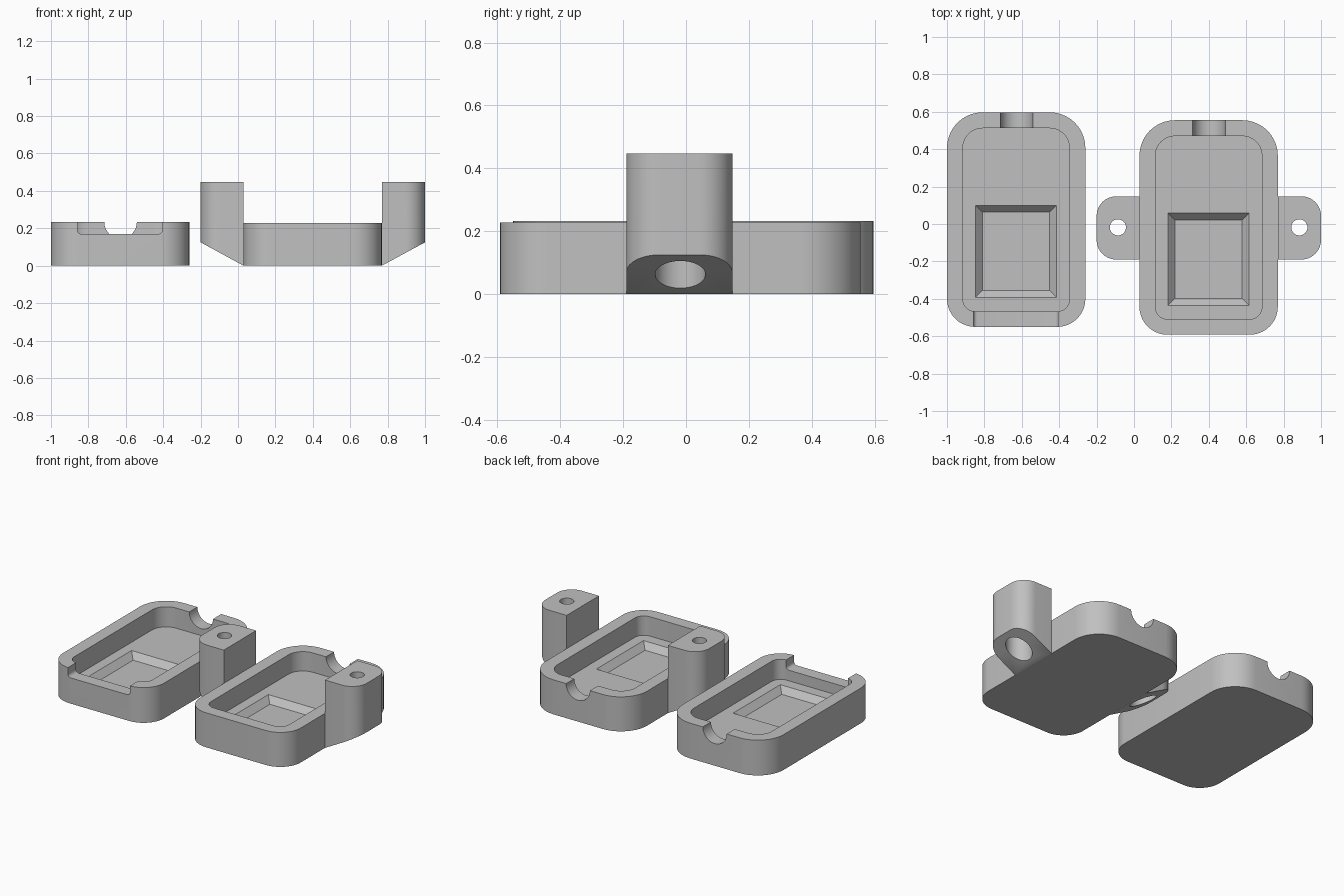
import bpy, bmesh, math
from mathutils import Vector

if "Cube" in bpy.data.objects:
    bpy.data.objects.remove(bpy.data.objects["Cube"])

grey = bpy.data.materials.new("plain_grey")
grey.diffuse_color = (0.53, 0.53, 0.53, 1)
grey.use_nodes = True
grey.node_tree.nodes["Principled BSDF"].inputs["Base Color"].default_value = grey.diffuse_color


def rounded(x0, x1, y0, y1, r, seg=10):
    """Rectangle outline; r = radii at (x1,y1), (x0,y1), (x0,y0), (x1,y0)."""
    pts = []
    corners = [(x1, y1, -1, -1), (x0, y1, 1, -1), (x0, y0, 1, 1), (x1, y0, -1, 1)]
    for i, (cx, cy, sx, sy) in enumerate(corners):
        if r[i] == 0:
            pts.append((cx, cy))
            continue
        for k in range(seg + 1):
            a = math.pi / 2 * (i + k / seg)
            pts.append((cx + sx * r[i] + r[i] * math.cos(a),
                        cy + sy * r[i] + r[i] * math.sin(a)))
    return pts


def circle(cx, cy, r, n=40):
    return [(cx + r * math.cos(2 * math.pi * k / n),
             cy + r * math.sin(2 * math.pi * k / n)) for k in range(n)]


def loft(name, low, high, h0, h1, axis="z"):
    """Solid between two matching outlines, along z or y."""
    def place(p, h):
        return (p[0], p[1], h) if axis == "z" else (p[0], h, p[1])
    bm = bmesh.new()
    a = [bm.verts.new(place(p, h0)) for p in low]
    b = [bm.verts.new(place(p, h1)) for p in high]
    bm.faces.new(a)
    bm.faces.new(b)
    n = len(a)
    for i in range(n):
        j = (i + 1) % n
        bm.faces.new((a[i], a[j], b[j], b[i]))
    bmesh.ops.recalc_face_normals(bm, faces=bm.faces)
    me = bpy.data.meshes.new(name)
    bm.to_mesh(me)
    bm.free()
    me.materials.append(grey)
    ob = bpy.data.objects.new(name, me)
    bpy.context.collection.objects.link(ob)
    return ob


def prism(name, outline, h0, h1, axis="z"):
    return loft(name, outline, outline, h0, h1, axis)


def carve(ob, cutters):
    """Subtract the cutters, remove them, and smooth the curved walls."""
    bpy.ops.object.select_all(action="DESELECT")
    ob.select_set(True)
    bpy.context.view_layer.objects.active = ob
    for c in cutters:
        c.hide_render = True
        m = ob.modifiers.new("cut", "BOOLEAN")
        m.operation, m.solver, m.object = "DIFFERENCE", "EXACT", c
        bpy.ops.object.modifier_apply(modifier=m.name)
        bpy.data.objects.remove(c, do_unlink=True)
    bpy.ops.object.shade_smooth_by_angle(angle=math.radians(30))


def tray(name, x0, y0, height, front_notch):
    x1, y1 = x0 + 0.74, y0 + 1.147
    body = prism(name, rounded(x0, x1, y0, y1, (0.19, 0.19, 0.15, 0.15)), 0, height)
    cavity = prism("cavity_cutter", rounded(x0 + 0.085, x1 - 0.085, y0 + 0.083, y1 - 0.085,
                                            (0.105, 0.105, 0.065, 0.065)), 0.1, 0.5)

    # Sloped recess in the cavity floor
    def ring(d):
        return rounded(x0 + 0.152 + d, x0 + 0.586 - d, y0 + 0.157 + d, y0 + 0.65 - d, (0,) * 4)
    recess = loft("recess_cutter", ring(0.037), ring(-0.00925), 0.06, 0.11)
    # Half-round cable opening in the back wall
    cable = prism("cable_cutter", circle(x0 + 0.372, height, 0.087), y1 - 0.12, y1 + 0.1, "y")
    cutters = [cavity, recess, cable]
    if front_notch:
        cutters.append(prism("notch_cutter",
                             rounded(x0 + 0.142, x0 + 0.595, 0.17, 0.4, (0, 0, 0.02, 0.02), 5),
                             y0 - 0.1, y0 + 0.12, "y"))
    carve(body, cutters)


tray("notched_tray", -1.0, -0.55, 0.233, True)
tray("lugged_tray", 0.029, -0.592, 0.228, False)

# Screw lugs on both sides of the second tray, with slanted undersides
for side, inner, outer in (("left", 0.029, -0.2), ("right", 0.769, 1.0)):
    s = 1 if outer > inner else -1
    radii = (0.105, 0, 0, 0.105) if s > 0 else (0, 0.105, 0.105, 0)
    lug = prism(side + "_lug", rounded(min(inner, outer), max(inner, outer), -0.19, 0.148, radii), 0, 0.448)
    slope = 0.125 / abs(outer - inner)
    wedge = prism("wedge_cutter", [(inner - s * 0.1, -0.1 * slope), (outer + s * 0.1, 0.125 + 0.1 * slope),
                                   (outer + s * 0.1, -0.3), (inner - s * 0.1, -0.3)], -0.4, 0.4, "y")
    hx = inner + s * 0.115
    hole = prism("hole_cutter", circle(hx, -0.018, 0.043), -0.1, 0.6)
    bore = prism("bore_cutter", circle(hx, -0.018, 0.08), -0.1, 0.25)
    carve(lug, [wedge, hole, bore])
